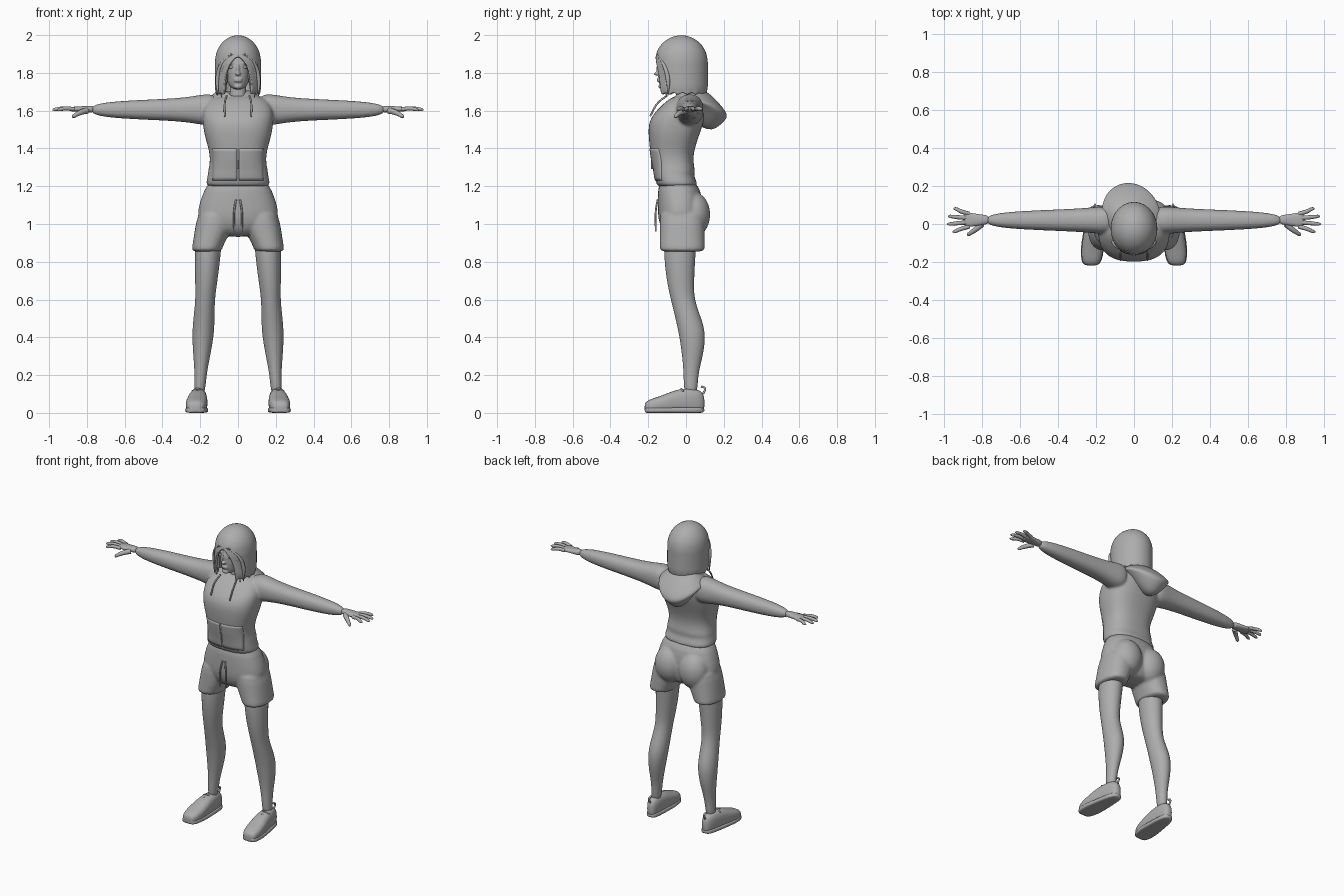
import bpy, bmesh
from math import sin, cos, pi, radians, sqrt, copysign

if "Cube" in bpy.data.objects:
    bpy.data.objects.remove(bpy.data.objects["Cube"])

SHADE = (.42, .42, .42, 1)
grey = bpy.data.materials.new("plain_grey")
grey.use_nodes = True
grey.diffuse_color = SHADE
grey.node_tree.nodes["Principled BSDF"].inputs["Base Color"].default_value = SHADE


def ring(axis, centre, half_a, half_b, power=2.3, sides=24):
    """Rounded cross-section standing across the given axis."""
    cx, cy, cz = centre
    points = []
    for i in range(sides):
        c, s = cos(2 * pi * i / sides), sin(2 * pi * i / sides)
        a = half_a * copysign(abs(c) ** (2 / power), c)
        b = half_b * copysign(abs(s) ** (2 / power), s)
        across = {"x": (0, a, b), "y": (a, 0, b), "z": (a, b, 0)}[axis]
        points.append((cx + across[0], cy + across[1], cz + across[2]))
    return points


def loft(bm, rings, side=1, closed=True, cap=True):
    """Skin a row of cross-sections; side -1 builds it on the other half."""
    rows = [[bm.verts.new((x * side, y, z)) for x, y, z in points] for points in rings]
    count = len(rows[0])
    for low, high in zip(rows, rows[1:]):
        for i in range(count if closed else count - 1):
            j = (i + 1) % count
            bm.faces.new((low[i], low[j], high[j], high[i]))
    if cap:
        bm.faces.new(rows[0])
        bm.faces.new(rows[-1])


def trunk(bm, profile, power=2.3):
    """Upright symmetrical form from height, half width, front and back."""
    loft(bm, [ring("z", (0, (front + back) / 2, z), width, (back - front) / 2, power)
              for z, width, front, back in profile])


def ball(bm, centre, size):
    verts = bmesh.ops.create_uvsphere(bm, u_segments=20, v_segments=12, radius=1)["verts"]
    bmesh.ops.scale(bm, vec=size, verts=verts)
    bmesh.ops.translate(bm, vec=centre, verts=verts)


def add_object(name, data, mirror):
    data.materials.append(grey)
    ob = bpy.data.objects.new(name, data)
    bpy.context.collection.objects.link(ob)
    if mirror:
        ob.modifiers.new("mirror", "MIRROR")
    return ob


def finish(name, bm, mirror=False, subsurf=2, blend=0):
    """Turn the mesh into a smooth object, optionally fusing its pieces."""
    bmesh.ops.remove_doubles(bm, verts=bm.verts, dist=.0001)
    bmesh.ops.recalc_face_normals(bm, faces=bm.faces)
    for face in bm.faces:
        face.smooth = True
    mesh = bpy.data.meshes.new(name)
    bm.to_mesh(mesh)
    bm.free()
    ob = add_object(name, mesh, mirror)
    if subsurf:
        rounding = ob.modifiers.new("rounding", "SUBSURF")
        rounding.levels = rounding.render_levels = subsurf
    if blend:
        fuse = ob.modifiers.new("fuse", "REMESH")
        fuse.mode, fuse.voxel_size, fuse.use_smooth_shade = "VOXEL", blend, True
        relax = ob.modifiers.new("relax", "SMOOTH")
        relax.factor, relax.iterations = .5, 5
    return ob


def tube(name, points, radius, taper=None, mirror=True):
    curve = bpy.data.curves.new(name, "CURVE")
    curve.dimensions = "3D"
    curve.bevel_depth, curve.bevel_resolution, curve.resolution_u = radius, 3, 6
    curve.use_fill_caps = True
    spline = curve.splines.new("BEZIER")
    spline.bezier_points.add(len(points) - 1)
    for i, (knot, point) in enumerate(zip(spline.bezier_points, points)):
        knot.co = point
        knot.handle_left_type = knot.handle_right_type = "AUTO"
        knot.radius = taper[i] if taper else 1
    add_object(name, curve, mirror)


# Hooded top: body and sleeves fused into one skin
bm = bmesh.new()
trunk(bm, [(1.19, .17, -.15, .06), (1.22, .17, -.16, .06), (1.26, .16, -.17, .04),
           (1.28, .16, -.17, .05), (1.32, .15, -.18, .04), (1.38, .15, -.19, .04),
           (1.47, .18, -.2, .07), (1.55, .19, -.2, .1), (1.62, .19, -.14, .1),
           (1.69, .13, -.06, .08)], power=2.5)
sleeve = [(.1, .08, .09), (.2, .07, .08), (.3, .06, .06), (.6, .05, .05), (.79, .03, .03)]
for side in (1, -1):
    loft(bm, [ring("x", (x, .02, 1.605), depth, height) for x, depth, height in sleeve], side)
top = finish("hooded_top", bm, blend=.008)

# Hood: a soft sleeve of cloth round the neck that sags down the back
bm = bmesh.new()
rows = []
for width, back, drop in ((.05, .05, 1.68), (.08, .09, 1.71), (.11, .13, 1.69), (.16, .23, 1.58),
                          (.15, .21, 1.55), (.11, .14, 1.48), (.08, .05, 1.53)):
    front, collar = -.05 - .4 * width, 1.68 - .3 * width
    row = []
    for i in range(32):
        angle = 2 * pi * i / 32
        rear = (1 + cos(angle)) / 2
        row.append((width * sin(angle) - .03 * rear, front + (back - front) * rear,
                    collar + (drop - collar) * rear ** 2 + .035 * sin(angle) ** 2))
    rows.append(row)
loft(bm, rows, cap=False)
finish("hood", bm)

# Front pouch pocket laid over the top, zip pull and drawstrings
bm = bmesh.new()
loft(bm, [[(.006 + .013 * i, -.3, 1.23 + .017 * j) for j in range(11)] for i in range(11)],
     closed=False, cap=False)
pocket = finish("front_pocket", bm, mirror=True, subsurf=0)
wrap = pocket.modifiers.new("wrap", "SHRINKWRAP")
wrap.target, wrap.wrap_method, wrap.use_project_y = top, "PROJECT", True
wrap.offset = .003
pocket.modifiers.new("cloth", "SOLIDIFY").thickness = .006
tube("zip_pull", [(0, -.18, 1.34), (0, -.18, 1.29)], .005, mirror=False)
tube("hood_string", [(.06, -.1, 1.68), (.07, -.15, 1.64), (.07, -.19, 1.57)], .005)

# Shorts: hips, cuffs and seat fused together
bm = bmesh.new()
trunk(bm, [(.93, .07, -.09, .05), (.97, .18, -.13, .08), (1.03, .22, -.15, .09),
           (1.1, .21, -.15, .09), (1.18, .18, -.15, .08), (1.24, .15, -.14, .04)])
for side in (1, -1):
    loft(bm, [ring("z", (x, -.02, z), width, .12) for z, x, width in
              ((.85, .165, .08), (.87, .165, .08), (.93, .145, .09), (1, .125, .1), (1.1, .11, .09))], side)
    ball(bm, (.09 * side, .04, 1.05), (.1, .09, .12))
finish("shorts", bm, subsurf=1, blend=.008)
tube("waist_string", [(.01, -.15, 1.13), (.02, -.16, 1.07), (.02, -.16, .96)], .005)

# Legs: height, radius and lean, spreading outwards towards the feet
bm = bmesh.new()
leg = [(.08, .03, .025), (.2, .03, .025), (.3, .045, .035), (.4, .057, .035), (.48, .058, .02),
       (.6, .05, -.02), (.7, .06, -.03), (.85, .07, -.035), (1, .07, -.02)]
loft(bm, [ring("z", (.21 - .06 * z, lean, z), radius, 1.22 * radius, power=2) for z, radius, lean in leg])
finish("legs", bm, mirror=True)

# Shoes: upper, sole, laces and heel tab, toes turned slightly out
shoe = [(-.22, .03, .05), (-.2, .05, .07), (-.13, .06, .09), (-.04, .05, .13), (.06, .04, .13), (.1, .02, .1)]
upper, sole = bmesh.new(), bmesh.new()
loft(upper, [ring("y", (.21 - .07 * y, y, height / 2), width, height / 2, power=2.6)
             for y, width, height in shoe])
loft(sole, [ring("y", (.21 - .07 * y, y, .015), width + .004, .015, power=4) for y, width, height in shoe])
finish("shoe_uppers", upper, mirror=True)
finish("shoe_soles", sole, mirror=True, subsurf=1)
for i in range(4):
    y, z = -.1 + .025 * i, .095 + .011 * i
    tube("shoe_lace", [(.215 + x, y + abs(x) / 3, z - abs(x) / 2) for x in (-.03, 0, .03)], .005)
tube("heel_tab", [(.205, .09, .1), (.205, .1, .13), (.205, .08, .14)], .006)

# Hands: palm widening from the wrist, four spread fingers and a thumb
bm = bmesh.new()
loft(bm, [ring("x", (.76 + .14 * t, .022, 1.608), .022 + .02 * t, .02 - .009 * t) for t in (0, .3, .6, 1)])
finish("palms", bm, mirror=True)
for i, reach in enumerate((.955, .982, .978, .95)):
    base, tip = -.013 + .022 * i, -.04 + .04 * i
    knuckle = ((.87 + reach) / 2, (base + tip) / 2, 1.612)
    tube("finger", [(.865, base, 1.607), knuckle, (reach - .01, tip, 1.606), (reach, tip, 1.604)],
         .011, taper=(1, 1, .8, .3))
tube("thumb", [(.8, 0, 1.6), (.835, -.03, 1.59), (.87, -.055, 1.57), (.875, -.06, 1.565)],
     .014, taper=(1.2, 1, .7, .3))

# Head and neck, with nose, lips, chin, brows and eyes
bm = bmesh.new()
trunk(bm, [(1.71, .02, -.13, -.07), (1.73, .05, -.14, -.02), (1.78, .07, -.15, .06),
           (1.87, .08, -.15, .08), (1.95, .06, -.1, .05)], power=2.1)
trunk(bm, [(z, .045, -.055, .04) for z in (1.6, 1.66, 1.78)])
ball(bm, (0, -.145, 1.82), (.009, .013, .03))
ball(bm, (0, -.155, 1.795), (.015, .016, .009))
ball(bm, (0, -.133, 1.728), (.022, .013, .013))
for lip in (1.757, 1.767):
    ball(bm, (0, -.143, lip), (.023, .011, .006))
for side in (1, -1):
    ball(bm, (side * .034, -.132, 1.853), (.03, .012, .008))
finish("head", bm, subsurf=1, blend=.004)
bm = bmesh.new()
ball(bm, (.034, -.13, 1.83), (.017, .011, .008))
finish("eyes", bm, mirror=True, subsurf=0)

# Bobbed hair: straight sides and a domed crown, open round the face
levels = [(1.69 + .03 * i, 1 if i else .95) for i in range(6)]
levels += [(1.86 + .14 * sin(radians(t)), cos(radians(t))) for t in range(0, 91, 15)]
rows = []
for z, scale in levels:
    opening = 38 * sqrt(max(0, 1 - ((z - 1.69) / .19) ** 2))
    row = []
    for i in range(41):
        angle = radians(opening + (360 - 2 * opening) * i / 40)
        ragged = .008 * (i % 3 - 1) if z < 1.7 else 0
        row.append((.123 * scale * sin(angle), -.025 - .141 * scale * cos(angle), z + ragged))
    rows.append(row)
bm = bmesh.new()
loft(bm, rows, closed=False, cap=False)
shell = finish("hair", bm).modifiers.new("thickness", "SOLIDIFY")
shell.thickness, shell.offset = .012, -1

# Loose locks framing the face
for x, low in ((.066, 1.7), (.088, 1.67), (.108, 1.68)):
    depth = -.15 + x / 2
    tube("front_lock", [(x / 3, -.153, 1.9), (.85 * x, depth - .02, 1.84), (x, depth, 1.77), (x, depth, low)],
         .012, taper=(.3, .8, 1, .2))
